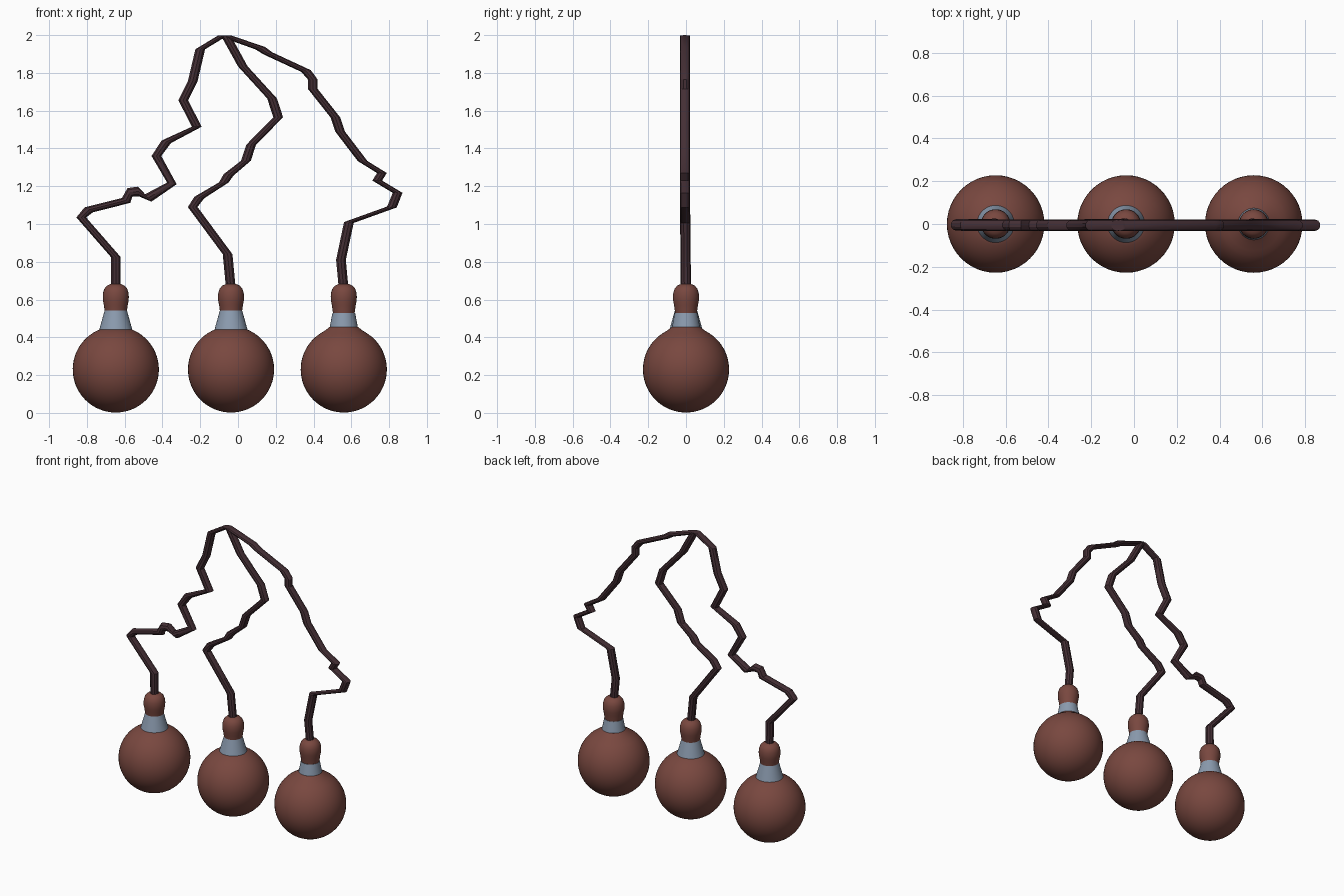
import bpy, bmesh, math

if "Cube" in bpy.data.objects:
    bpy.data.objects.remove(bpy.data.objects["Cube"])


def material(name, rgb):
    m = bpy.data.materials.new(name)
    m.diffuse_color = (*rgb, 1)
    m.use_nodes = True
    m.node_tree.nodes["Principled BSDF"].inputs["Base Color"].default_value = m.diffuse_color
    return m


BROWN = material("red_brown", (0.19, 0.064, 0.05))
STEEL = material("blue_grey", (0.26, 0.33, 0.43))
CORD = material("dark_plum", (0.058, 0.028, 0.035))


def skin(name, rings, mat, angle):
    """Join a stack of point rings (top or bottom first) into a closed mesh."""
    bm = bmesh.new()
    loops = [[bm.verts.new(p) for p in ring] for ring in rings]
    n = len(loops[0])
    for a, b in zip(loops, loops[1:]):
        for i in range(n):
            j = (i + 1) % n
            bm.faces.new((a[i], a[j], b[j], b[i]))
    bm.faces.new(loops[0])
    bm.faces.new(loops[-1])
    bmesh.ops.recalc_face_normals(bm, faces=bm.faces)
    mesh = bpy.data.meshes.new(name)
    bm.to_mesh(mesh)
    bm.free()
    mesh.materials.append(mat)
    ob = bpy.data.objects.new(name, mesh)
    bpy.context.collection.objects.link(ob)
    bpy.ops.object.select_all(action='DESELECT')
    ob.select_set(True)
    bpy.context.view_layer.objects.active = ob
    bpy.ops.object.shade_smooth_by_angle(angle=math.radians(angle))
    return ob


def lathe(name, x, profile, mat, n=48):
    turn = [2 * math.pi * i / n for i in range(n)]
    return skin(name, [[(x + r * math.cos(t), r * math.sin(t), z) for t in turn]
                       for r, z in profile], mat, 35)


def cord(name, path, n=10, r=0.027):
    """Sheared tube through (x, z, ring tilt in degrees) points."""
    rings = []
    for p in path:
        x, z = p[0], p[1]
        tilt = math.radians(p[2]) if len(p) > 2 else 0
        y = -0.006 * min(1, max(0, (z - 0.6) / 0.6))
        rings.append([(x + r * math.cos(t) * math.cos(tilt),
                       y + r * math.sin(t),
                       z + r * math.cos(t) * math.sin(tilt))
                      for t in (2 * math.pi * (i + 0.5) / n for i in range(n))])
    return skin(name, rings, CORD, 30)


# Weights: ball, conical collar and rounded knob
R = 0.228
KNOB = [(0.056, 0.52), (0.06, 0.548), (0.063, 0.57), (0.068, 0.595), (0.069, 0.615),
        (0.067, 0.637), (0.06, 0.658), (0.046, 0.674), (0.025, 0.683), (0.004, 0.685)]
for side, x in (("left", -0.647), ("middle", -0.037), ("right", 0.56)):
    necked = side == "right"
    top = 0.40 if necked else 0.442
    end = math.acos((R - top) / R)
    ball = [(max(0.002, R * math.sin(end * i / 28)), R - R * math.cos(end * i / 28) + 0.002)
            for i in range(29)]
    if necked:
        ball += [(0.125, 0.42), (0.097, 0.438), (0.074, 0.456)]
        collar = [(0.074, 0.455), (0.06, 0.53)]
    else:
        collar = [(0.087, 0.442), (0.058, 0.546)]
    lathe(side + "_ball", x, ball, BROWN)
    lathe(side + "_collar", x, collar, STEEL)
    lathe(side + "_knob", x, KNOB, BROWN)

# Crooked cords meeting at the top
cord("left_cord", [
    (-0.08, 1.998), (-0.20, 1.925), (-0.24, 1.755), (-0.29, 1.655), (-0.218, 1.515),
    (-0.38, 1.435, -15), (-0.432, 1.36), (-0.35, 1.215, -10), (-0.475, 1.138, -50),
    (-0.527, 1.172, -85), (-0.572, 1.168, -60), (-0.592, 1.125, -30),
    (-0.79, 1.075, -30), (-0.83, 1.035), (-0.647, 0.825), (-0.647, 0.65)])
cord("middle_cord", [
    (-0.065, 1.998), (-0.005, 1.89), (0.025, 1.835), (0.18, 1.665), (0.213, 1.565),
    (0.07, 1.42), (0.042, 1.335), (-0.05, 1.26, -10), (-0.075, 1.22),
    (-0.205, 1.14, -10), (-0.24, 1.09), (-0.055, 0.84), (-0.037, 0.65)])
cord("right_cord", [
    (-0.065, 1.995, 10), (0.12, 1.93, 15), (0.155, 1.905, 10), (0.36, 1.81, 10),
    (0.396, 1.765), (0.396, 1.715), (0.515, 1.565), (0.54, 1.49), (0.66, 1.333),
    (0.762, 1.27), (0.737, 1.23), (0.845, 1.165), (0.815, 1.09, -5),
    (0.587, 1.008, -5), (0.545, 0.81), (0.56, 0.65)])
